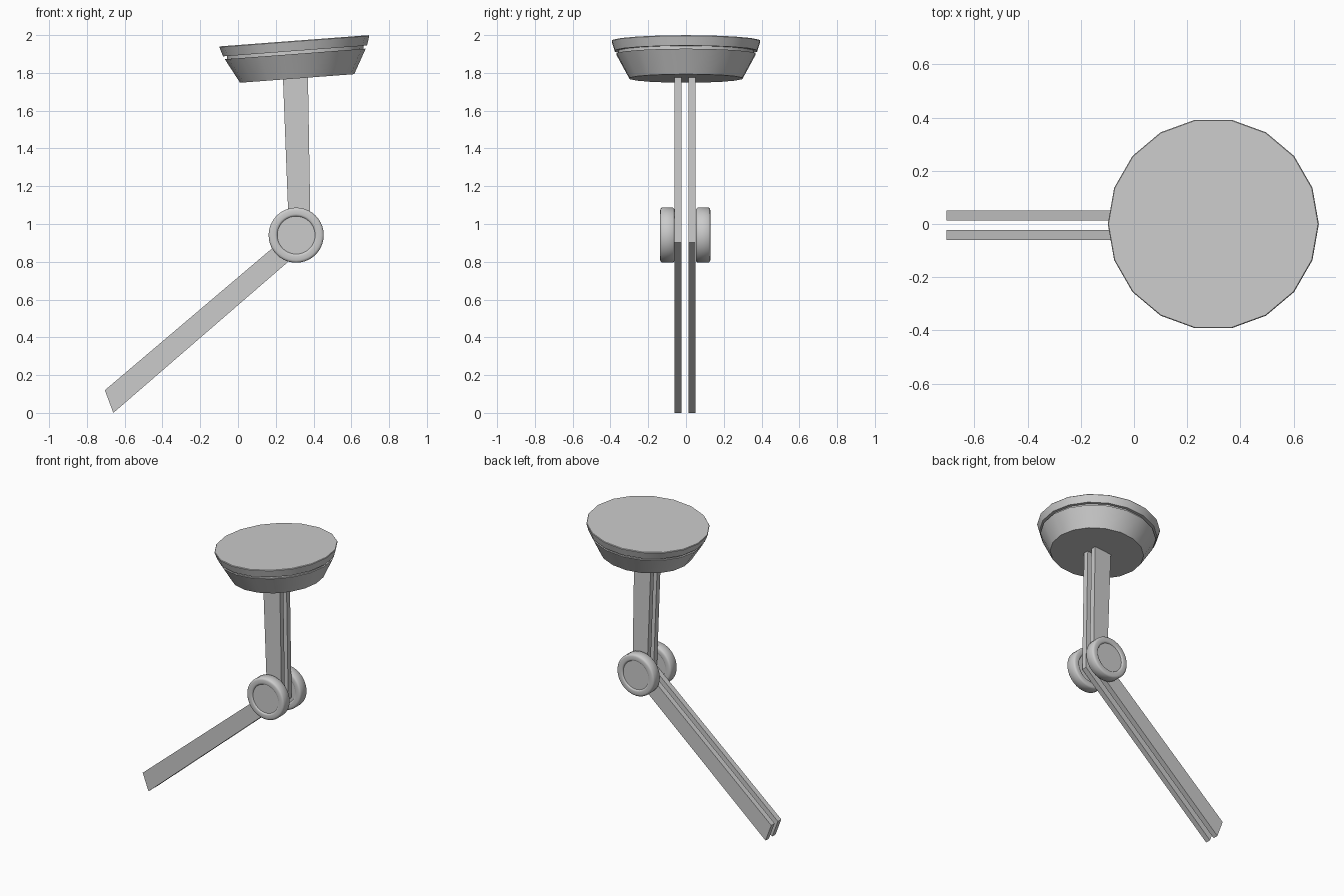
import bpy, bmesh, math
from mathutils import Matrix, Vector

cube = bpy.data.objects.get("Cube")
if cube:
    bpy.data.objects.remove(cube, do_unlink=True)

GREY = (0.6, 0.6, 0.6, 1)
grey = bpy.data.materials.new("plain grey")
grey.use_nodes = True
grey.diffuse_color = GREY
grey.node_tree.nodes["Principled BSDF"].inputs["Base Color"].default_value = GREY


def finish(name, bm, matrix=Matrix(), smooth=None):
    bmesh.ops.recalc_face_normals(bm, faces=bm.faces)
    mesh = bpy.data.meshes.new(name)
    bm.to_mesh(mesh)
    bm.free()
    mesh.materials.append(grey)
    ob = bpy.data.objects.new(name, mesh)
    ob.matrix_world = matrix
    bpy.context.collection.objects.link(ob)
    if smooth:
        bpy.ops.object.select_all(action='DESELECT')
        ob.select_set(True)
        bpy.context.view_layer.objects.active = ob
        bpy.ops.object.shade_smooth_by_angle(angle=math.radians(smooth))
    return ob


def lathe(name, profile, sides, matrix, smooth):
    """Turn (radius, height) points about local z and cap both ends."""
    bm = bmesh.new()
    rings = []
    for r, h in profile:
        angles = [math.tau * i / sides for i in range(sides)]
        rings.append([bm.verts.new((r * math.cos(a), r * math.sin(a), h)) for a in angles])
    for low, high in zip(rings, rings[1:]):
        for i in range(sides):
            j = (i + 1) % sides
            bm.faces.new((low[i], low[j], high[j], high[i]))
    bm.faces.new(rings[0])
    bm.faces.new(rings[-1])
    return finish(name, bm, matrix, smooth)


# Tilted seat: tapered cup, narrow groove and flat lid
seat_profile = [(0.303, -0.2), (0.374, -0.07), (0.362, -0.07),
                (0.362, -0.054), (0.382, -0.054), (0.398, -0.004), (0.395, 0)]
tilt = Matrix.Translation((0.298, 0, 1.97)) @ Matrix.Rotation(math.radians(-4.3), 4, 'Y')
lathe("seat", seat_profile, 18, tilt, 30)

# Pair of bent flat legs
leg_outline = [(-0.705, 0.12), (-0.66, 0), (0.385, 0.903),
               (0.37, 1.8), (0.237, 1.8), (0.27, 0.947)]
for name, y in (("front_leg", -0.061), ("back_leg", 0.013)):
    bm = bmesh.new()
    face = bm.faces.new([bm.verts.new((x, y, z)) for x, z in leg_outline])
    side = bmesh.ops.extrude_face_region(bm, geom=[face])
    moved = [v for v in side["geom"] if isinstance(v, bmesh.types.BMVert)]
    bmesh.ops.translate(bm, verts=moved, vec=Vector((0, 0.038, 0)))
    finish(name, bm)

# Round pivot knobs with rounded rims and a shallow dish on each face
half = [(0.1, 0.03), (0.104, 0.037), (0.112, 0.0385), (0.132, 0.0385),
        (0.14, 0.036), (0.146, 0.029)]
knob_profile = [(r, -h) for r, h in half] + half[::-1]
for name, y in (("front_knob", -0.0985), ("back_knob", 0.0905)):
    place = Matrix.Translation((0.308, y, 0.941)) @ Matrix.Rotation(math.radians(90), 4, 'X')
    lathe(name, knob_profile, 40, place, 50)
